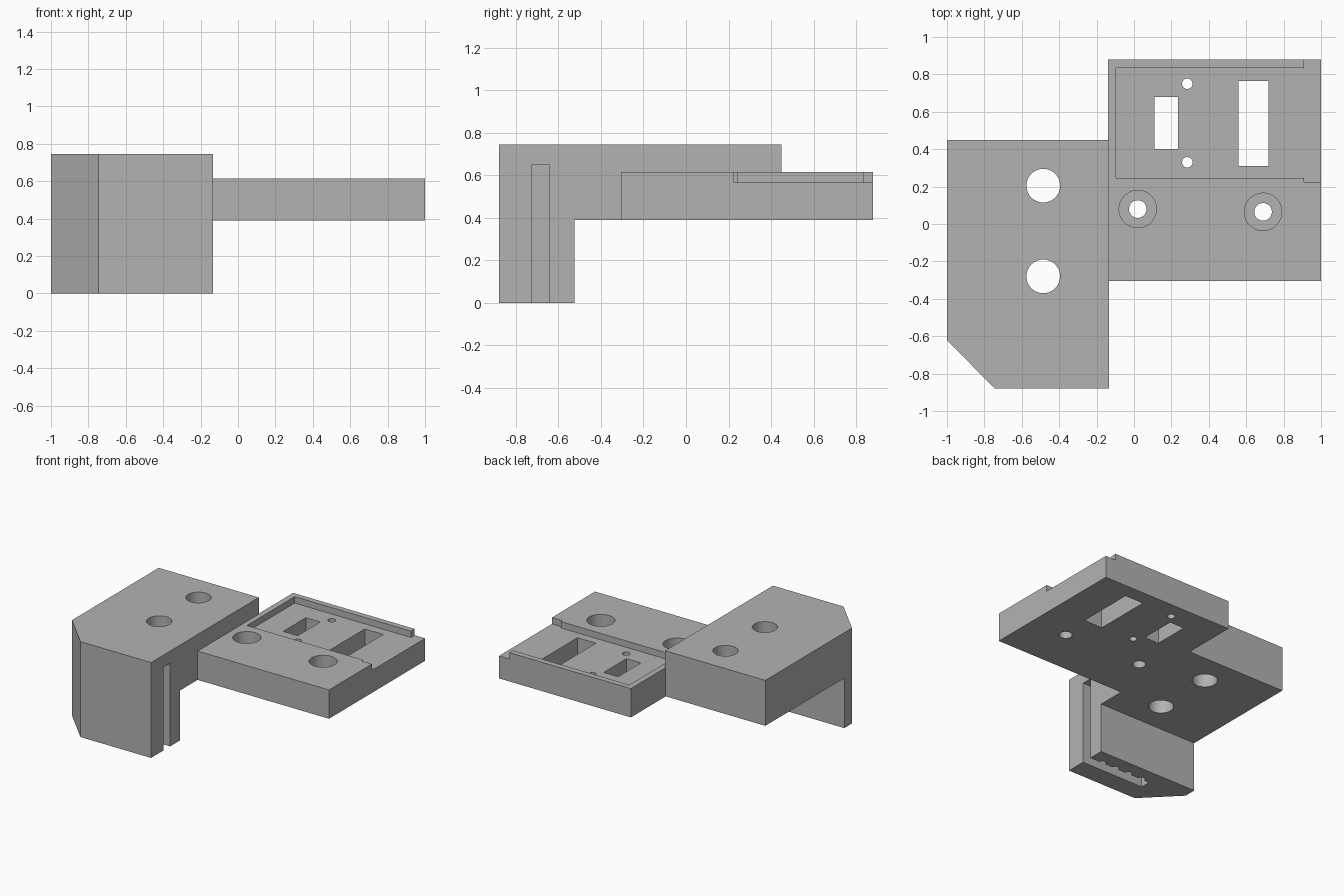
import bpy
import bmesh
from mathutils import Matrix, Vector

if "Cube" in bpy.data.objects:
    bpy.data.objects.remove(bpy.data.objects["Cube"], do_unlink=True)

grey = bpy.data.materials.new("grey plastic")
grey.use_nodes = True
grey.diffuse_color = (0.45, 0.45, 0.45, 1)
grey.node_tree.nodes["Principled BSDF"].inputs["Base Color"].default_value = (0.45, 0.45, 0.45, 1)


def prism(name, outline, z0, z1):
    """Extrude a plan outline from z0 to z1."""
    bm = bmesh.new()
    face = bm.faces.new([bm.verts.new((x, y, z0)) for x, y in outline])
    grown = bmesh.ops.extrude_face_region(bm, geom=[face])["geom"]
    verts = [v for v in grown if isinstance(v, bmesh.types.BMVert)]
    bmesh.ops.translate(bm, verts=verts, vec=(0, 0, z1 - z0))
    bmesh.ops.recalc_face_normals(bm, faces=bm.faces)
    mesh = bpy.data.meshes.new(name)
    bm.to_mesh(mesh)
    bm.free()
    mesh.materials.append(grey)
    obj = bpy.data.objects.new(name, mesh)
    bpy.context.collection.objects.link(obj)
    return obj


def box(name, x0, x1, y0, y1, z0, z1):
    return prism(name, [(x0, y0), (x1, y0), (x1, y1), (x0, y1)], z0, z1)


def cylinder(name, x, y, r, z0, z1, sides=48):
    spin = [Matrix.Rotation(6.283185 * i / sides, 2) @ Vector((r, 0)) for i in range(sides)]
    return prism(name, [(x + p.x, y + p.y) for p in spin], z0, z1)


def boolean(target, tool, operation):
    mod = target.modifiers.new(tool.name, "BOOLEAN")
    mod.operation = operation
    mod.solver = "EXACT"
    mod.object = tool
    bpy.context.view_layer.objects.active = target
    bpy.ops.object.modifier_apply(modifier=mod.name)
    bpy.data.objects.remove(tool, do_unlink=True)


def cut(target, *tools):
    for tool in tools:
        boolean(target, tool, "DIFFERENCE")


# Mounting block with a chamfered corner, hollowed out behind the leg
block = prism("mounting_bracket", [(-1, -0.62), (-0.745, -0.88), (-0.135, -0.88),
                                   (-0.135, 0.45), (-1, 0.45)], 0, 0.745)
cut(block, box("underside_cut", -1.2, 0.2, -0.525, 0.7, -0.2, 0.39))

# Sensor plate, joined to the block
plate = prism("sensor_plate", [(-0.3, -0.305), (1, -0.305), (1, 0.88),
                               (-0.14, 0.88), (-0.14, 0.4), (-0.3, 0.4)], 0.39, 0.615)
boolean(block, plate, "UNION")

# Recess, open at the plate's end
cut(block,
    box("recess", -0.095, 0.95, 0.245, 0.835, 0.565, 0.8),
    box("recess_end", 0.91, 1.1, 0.225, 0.95, 0.565, 0.8))

# Rectangular windows and small screw holes in the recess
cut(block,
    box("small_window", 0.11, 0.235, 0.4, 0.68, 0.2, 0.8),
    box("large_window", 0.56, 0.72, 0.31, 0.765, 0.2, 0.8))
for y in (0.33, 0.75):
    cut(block, cylinder("pin_hole", 0.285, y, 0.028, 0.2, 0.8, 32))

# Counterbored screw holes
for x, y in ((0.02, 0.08), (0.69, 0.065)):
    cut(block,
        cylinder("counterbore", x, y, 0.1, 0.48, 0.7),
        cylinder("screw_hole", x, y, 0.047, 0.2, 0.7))

# Large bolt holes through the block
for y in (-0.28, 0.205):
    cut(block, cylinder("bolt_hole", -0.485, y, 0.09, 0.2, 0.9))

# Belt slot in the leg, with a row of tooth grooves
cut(block, box("belt_slot", -0.68, 0, -0.725, -0.645, -0.1, 0.65))
for i in range(4):
    cut(block, cylinder("tooth_groove", -0.25 - 0.12 * i, -0.645, 0.028, -0.1, 0.65, 24))

bpy.ops.object.select_all(action="DESELECT")
block.select_set(True)
bpy.context.view_layer.objects.active = block
bpy.ops.object.shade_smooth_by_angle(angle=0.6)
